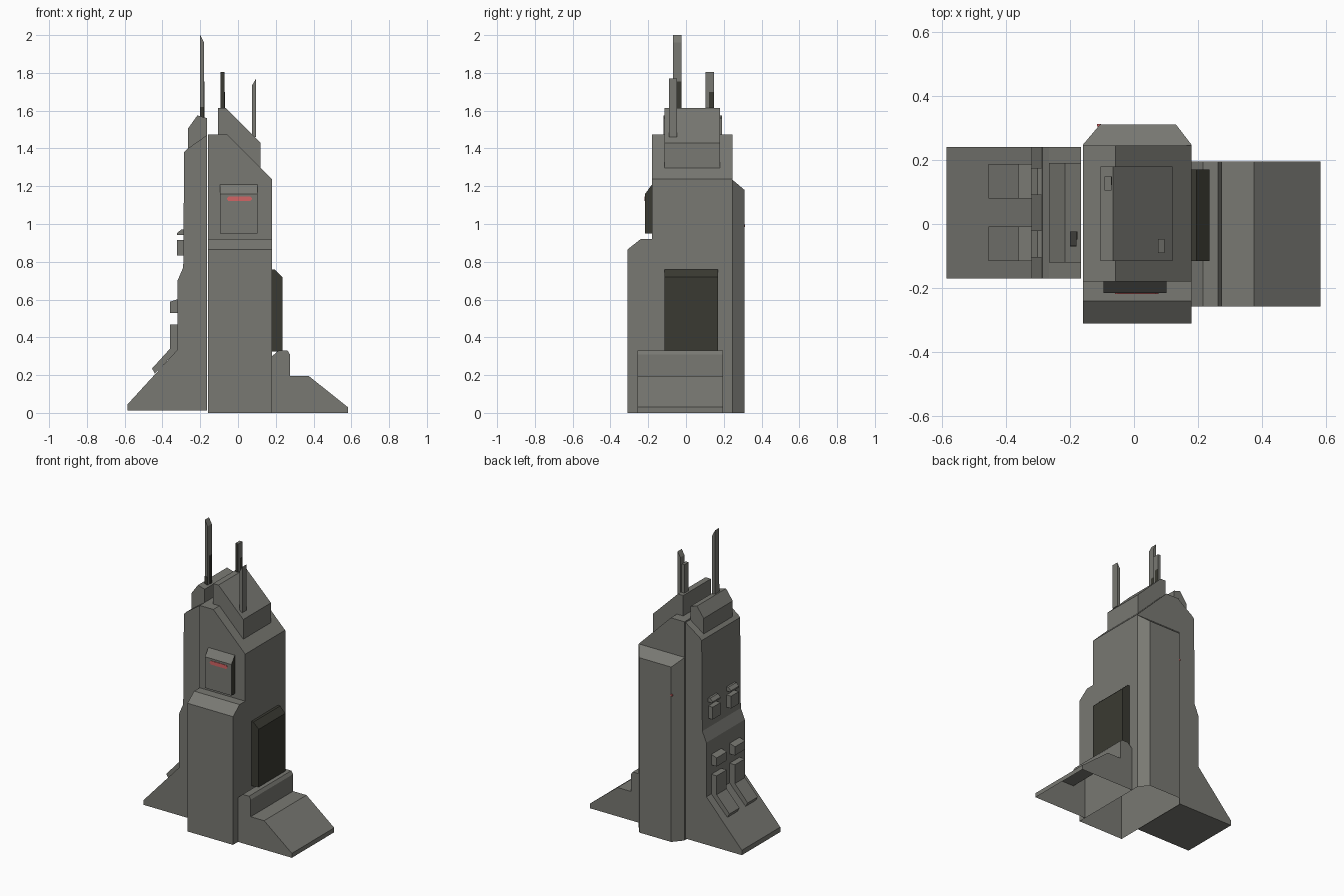
import bpy, bmesh
from mathutils import Vector

if "Cube" in bpy.data.objects:
    bpy.data.objects.remove(bpy.data.objects["Cube"])


def material(name, rgb):
    m = bpy.data.materials.new(name)
    m.diffuse_color = (*rgb, 1)
    m.use_nodes = True
    m.node_tree.nodes["Principled BSDF"].inputs["Base Color"].default_value = m.diffuse_color
    return m


GREY = material("warm_grey", (0.19, 0.19, 0.17))
DARK = material("dark_olive", (0.042, 0.042, 0.032))
RED = material("light_red", (0.65, 0.13, 0.13))


def finish(bm, name, mats, rule=None, open_bottom=False):
    bmesh.ops.recalc_face_normals(bm, faces=bm.faces)
    bm.normal_update()
    if open_bottom:
        low = [f for f in bm.faces if f.normal.z < -0.9 and f.calc_center_median().z < 0.02]
        bmesh.ops.delete(bm, geom=low, context='FACES')
    if rule:
        for f in bm.faces:
            f.material_index = rule(f)
    me = bpy.data.meshes.new(name)
    bm.to_mesh(me)
    bm.free()
    for m in mats:
        me.materials.append(m)
    ob = bpy.data.objects.new(name, me)
    bpy.context.collection.objects.link(ob)
    return ob


def prism_bm(pts, axis, lo, hi):
    """Extrude an (x,z) profile along y, or a (y,z) profile along x."""
    bm = bmesh.new()
    place = (lambda a, b: (lo, a, b)) if axis == 'x' else (lambda a, b: (a, lo, b))
    face = bm.faces.new([bm.verts.new(place(a, b)) for a, b in pts])
    out = bmesh.ops.extrude_face_region(bm, geom=[face])
    d = Vector((hi - lo, 0, 0)) if axis == 'x' else Vector((0, hi - lo, 0))
    bmesh.ops.translate(bm, vec=d, verts=[v for v in out['geom'] if isinstance(v, bmesh.types.BMVert)])
    bmesh.ops.recalc_face_normals(bm, faces=bm.faces)
    return bm


def prism(name, pts, axis, lo, hi, mats=(GREY,), **kw):
    return finish(prism_bm(pts, axis, lo, hi), name, mats, **kw)


def box(name, x0, x1, y0, y1, z0, z1, mats=(GREY,)):
    return prism(name, [(x0, z0), (x1, z0), (x1, z1), (x0, z1)], 'y', y0, y1, mats)


def slice_off(bm, co, no):
    bmesh.ops.bisect_plane(bm, geom=bm.verts[:] + bm.edges[:] + bm.faces[:], dist=1e-5,
                           plane_co=co, plane_no=no, clear_outer=True)
    bmesh.ops.holes_fill(bm, edges=[e for e in bm.edges if e.is_boundary], sides=0)


# Main tower: side profile, then sloped roof and chamfered back corners
tower = prism_bm([(-.31, 0), (-.31, .865), (-.24, .92), (-.18, .92), (-.18, 1.475),
                  (.245, 1.475), (.245, 1.235), (.31, 1.18), (.31, 0)], 'x', -.16, .18)
slice_off(tower, (-.058, 0, 1.475), (1, 0, 1))
slice_off(tower, (.18, .247, 0), (.065, .05, 0))
slice_off(tower, (-.16, .247, 0), (-.065, .055, 0))
finish(tower, "main_tower", [GREY], open_bottom=True)

# Side wing with sloping foot
prism("left_wing", [(-.165, .012), (-.585, .012), (-.585, .045), (-.32, .335), (-.32, .70),
                    (-.29, .77), (-.285, 1.38), (-.265, 1.40), (-.165, 1.47)], 'y', -.17, .24)
prism("right_foot", [(.18, 0), (.582, 0), (.582, .03), (.375, .195), (.275, .195),
                     (.275, .31), (.262, .33), (.215, .33), (.18, .30)],
      'y', -.257, .195, open_bottom=True)

# Roof caps
prism("left_roof_cap", [(-.265, 1.38), (-.265, 1.505), (-.215, 1.575), (-.165, 1.56),
                        (-.165, 1.44)], 'y', -.12, .19)
prism("main_roof_cap", [(-.105, 1.46), (-.105, 1.613), (-.065, 1.613), (.12, 1.43),
                        (.12, 1.285)], 'y', -.115, .18)

# Dark side panel
prism("side_panel", [(.178, .325), (.235, .325), (.235, .72), (.195, .758), (.178, .76)],
      'y', -.115, .17, mats=(DARK,))

# Front window box: grey face, dark sides
prism("window_box", [(-.178, .95), (-.216, .95), (-.216, 1.16), (-.178, 1.212)], 'x', -.095, .102,
      mats=(GREY, DARK), rule=lambda f: 0 if f.normal.y < -.5 else 1)

# Red light strip and back beacon
prism("light_strip", [(-.06, 1.133), (-.05, 1.121), (.065, 1.121), (.076, 1.133),
                      (.065, 1.146), (-.05, 1.146)], 'y', -.219, -.215, mats=(RED,))
box("back_beacon", -.115, -.103, .305, .312, .985, .997, (RED,))


# Antennas with slanted tips
def antenna(name, x, y, base, left_top, right_top, dark_front=False):
    prism(name, [(x, base), (x + .021, base), (x + .021, right_top), (x, left_top)], 'y', y, y + .044,
          mats=(GREY, DARK), rule=lambda f: int(dark_front and f.normal.y < -.5))


antenna("tall_antenna", -.20, -.068, 1.55, 2.0, 1.96)
antenna("rear_antenna", -.092, .104, 1.60, 1.805, 1.805, dark_front=True)
antenna("right_antenna", .075, -.091, 1.46, 1.735, 1.77)
box("tall_antenna_front_plate", -.20, -.179, -.07, -.068, 1.56, 1.62, (DARK,))
box("tall_antenna_side_plate", -.18, -.177, -.048, -.024, 1.56, 1.755, (DARK,))
box("rear_antenna_side_plate", -.072, -.069, .122, .148, 1.60, 1.70, (DARK,))

# Paired vents down the left wing
for side, y0, y1 in (("front", -.115, -.008), ("back", .08, .187)):
    prism(side + "_lower_vent", [(-.44, .208), (-.455, .235), (-.36, .34), (-.36, .467),
                                 (-.318, .467), (-.318, .335)], 'y', y0, y1)
    prism(side + "_middle_vent", [(-.318, .53), (-.36, .53), (-.36, .588), (-.318, .602)], 'y', y0, y1)
    prism(side + "_upper_vent", [(-.285, .832), (-.322, .832), (-.322, .915), (-.285, .915)],
          'y', y0 + .01, y1 - .012)
    prism(side + "_top_vent", [(-.285, .942), (-.322, .942), (-.322, .952), (-.302, .970),
                               (-.285, .970)], 'y', y0 + .01, y1 - .012)
